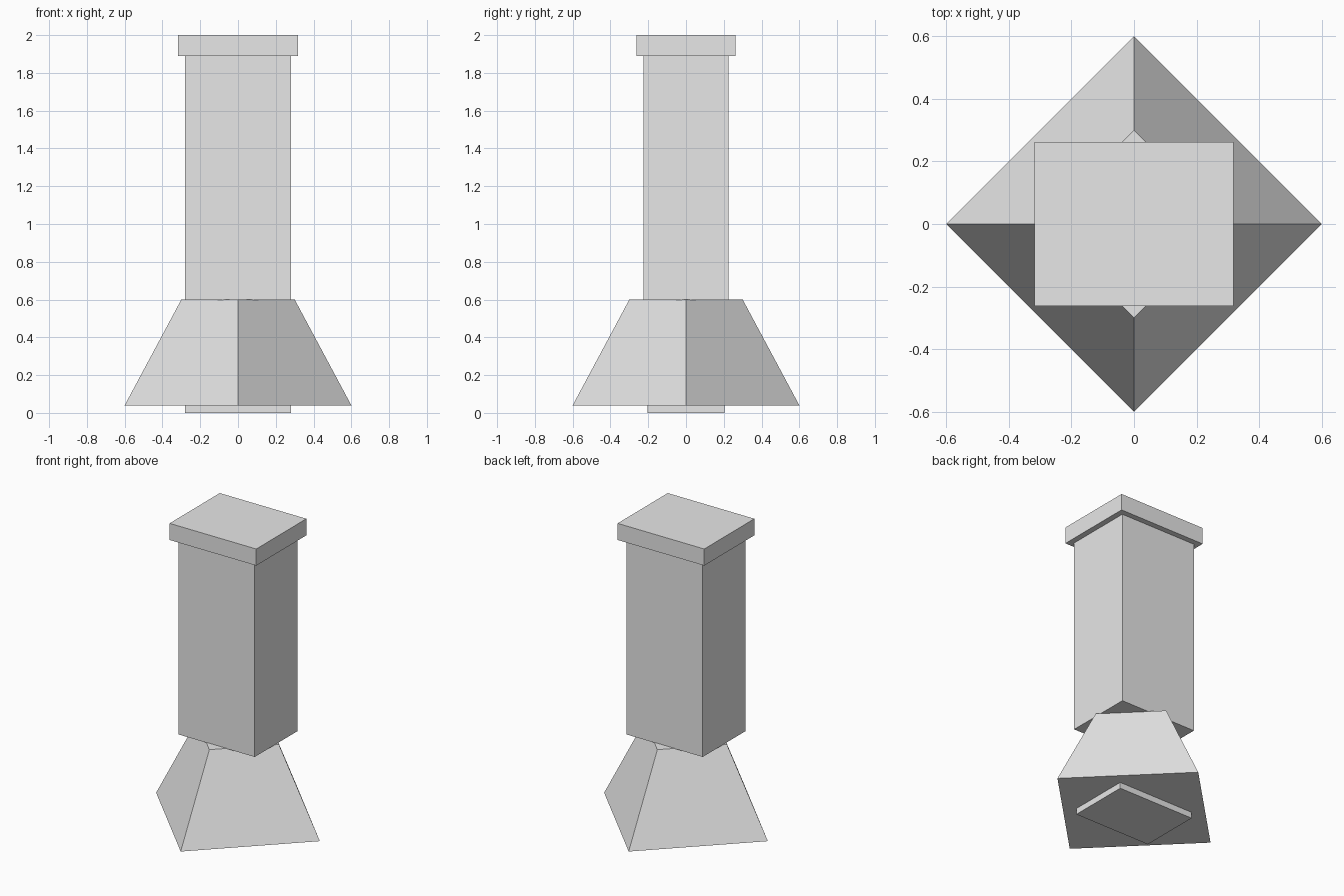
import bpy
import math

if "Cube" in bpy.data.objects:
    bpy.data.objects.remove(bpy.data.objects["Cube"])

# One plain grey for the whole model
grey = bpy.data.materials.new("light_grey")
grey.diffuse_color = (0.8, 0.8, 0.8, 1.0)
grey.use_nodes = True
grey.node_tree.nodes["Principled BSDF"].inputs["Base Color"].default_value = grey.diffuse_color


def box(name, width, depth, bottom, top):
    bpy.ops.mesh.primitive_cube_add(size=1, location=(0, 0, (bottom + top) / 2))
    obj = bpy.context.object
    obj.name = name
    obj.scale = (width, depth, top - bottom)
    bpy.ops.object.transform_apply(location=False, rotation=False, scale=True)
    obj.data.materials.append(grey)
    return obj


# Thin plate under the base
box("foot_plate", 0.56, 0.41, 0.0, 0.04)

# Four-sided tapered base, corners pointing along the axes
bpy.ops.mesh.primitive_cone_add(vertices=4, radius1=0.6, radius2=0.3,
                                depth=0.56, location=(0, 0, 0.32))
base = bpy.context.object
base.name = "tapered_base"
base.data.materials.append(grey)

# Rectangular column and its overhanging cap
box("column", 0.56, 0.45, 0.598, 1.89)
box("cap", 0.635, 0.525, 1.89, 2.0)
